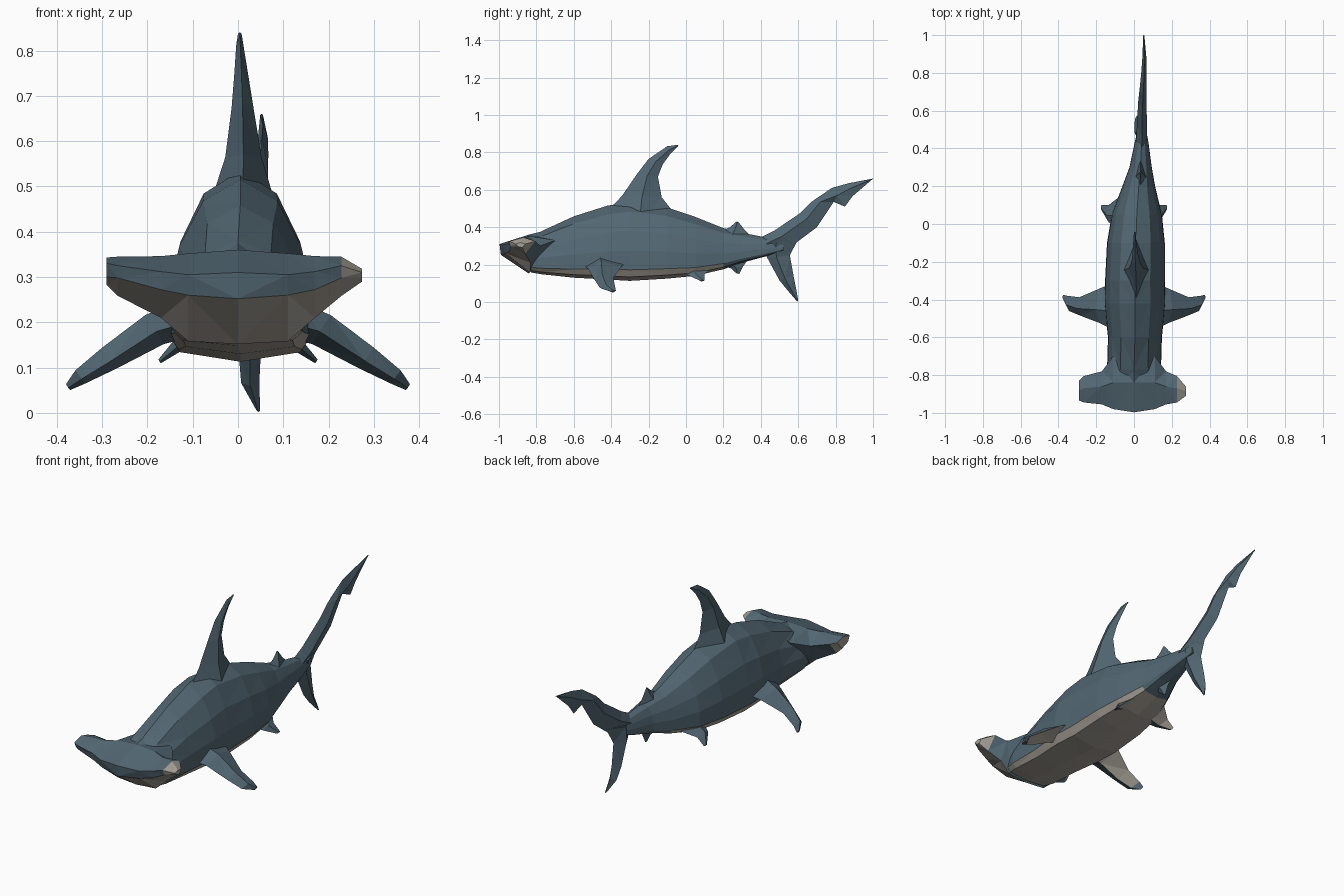
import bpy, bmesh
from mathutils import Vector as V


def material(name, rgb):
    m = bpy.data.materials.new(name)
    m.diffuse_color = (*rgb, 1)
    return m


MATS = [material("slate blue", (0.085, 0.135, 0.17)),
        material("pale belly", (0.39, 0.36, 0.315))]


def loft(name, rings, colour=lambda i, j: 0, caps=(0, 0)):
    """Skin a row of equal-sized rings; colour(i, j) picks the material per band."""
    bm = bmesh.new()
    vs = [[bm.verts.new(p) for p in r] for r in rings]
    n = len(vs[0])
    for i in range(len(vs) - 1):
        for j in range(n):
            k = (j + 1) % n
            f = bm.faces.new((vs[i][j], vs[i][k], vs[i + 1][k], vs[i + 1][j]))
            f.material_index = colour(i, j)
    for ring, c in ((vs[0], caps[0]), (vs[-1], caps[1])):
        bm.faces.new(ring).material_index = c
    bmesh.ops.triangulate(bm, faces=bm.faces[:])
    bmesh.ops.recalc_face_normals(bm, faces=bm.faces[:])
    me = bpy.data.meshes.new(name)
    bm.to_mesh(me)
    bm.free()
    for m in MATS:
        me.materials.append(m)
    ob = bpy.data.objects.new(name, me)
    bpy.context.collection.objects.link(ob)
    return ob


def blade(name, sections, normal, colour=lambda i, j: 0, mid=0.4):
    """Fin with diamond sections: (leading point, trailing point, half thickness)."""
    rings = []
    for lead, trail, t in sections:
        a, b = V(lead), V(trail)
        m, o = a.lerp(b, mid), V(normal).normalized() * t
        rings.append([a, m + o, b, m - o])
    return loft(name, rings, colour)


def upright(name, sections, mid=0.4):
    """Fin in the middle plane; sections are (y, z lead, y, z trail, thickness, x)."""
    return blade(name, [((x, a, b), (x, c, d), t) for a, b, c, d, t, x in sections],
                 (1, 0, 0), mid=mid)


# Body: rings along y given as (y, centre x, top, bottom, half width)
half = [(0, 1), (.52, .88), (.85, .63), (1, .38), (1.02, .14), (.86, .05), (0, 0)]
outline = half + [(-x, z) for x, z in half[5:0:-1]]
stations = [(-.83, 0, .35, .158, .125),
            (-.77, 0, .38, .148, .14), (-.6, .005, .458, .13, .14),
            (-.42, .005, .515, .12, .158), (-.3, .005, .535, .113, .155),
            (-.1, .01, .505, .125, .15), (.05, .015, .455, .14, .13),
            (.2, .025, .395, .175, .085), (.3, .035, .37, .21, .058),
            (.43, .04, .345, .245, .036), (.52, .042, .325, .275, .018)]
loft("body",
     [[(cx + u * w, y, b + v * (t - b)) for u, v in outline]
      for y, cx, t, b, w in stations],
     lambda i, j: int(j in (4, 5, 6, 7) and i < 7), caps=(1, 0))

# Hammer head with chin: sections across x (front upper, top, back, bottom, front lower)
centre = ((-.997, .31), (-.84, .36), (-.68, .40), (-.84, .152), (-.99, .252))
inner = ((-.98, .305), (-.84, .352), (-.70, .33), (-.835, .158), (-.965, .26))
middle = ((-.955, .312), (-.86, .346), (-.78, .30), (-.83, .21), (-.945, .272))
outer = ((-.945, .325), (-.87, .345), (-.805, .325), (-.86, .258), (-.935, .298))
left_tip = ((-.935, .33), (-.88, .343), (-.83, .33), (-.87, .283), (-.92, .30))
right_tip = ((-.91, .31), (-.885, .318), (-.86, .31), (-.875, .29), (-.9, .298))
head = [(-.29, left_tip), (-.265, outer), (-.17, middle), (-.11, inner), (0, centre),
        (.11, inner), (.17, middle), (.228, outer), (.274, right_tip)]
loft("hammer_head", [[(x, y, z) for y, z in s] for x, s in head],
     lambda i, j: int(j == 3 or i == 7 or (i == 0 and j == 2)), caps=(1, 1))

# Dorsal fins, anal fin and tail lobes
upright("dorsal_fin", [(-.48, .42, -.02, .42, .085, .01), (-.34, .57, -.13, .56, .04, .012),
                       (-.265, .68, -.15, .67, .024, .01), (-.20, .765, -.125, .735, .015, .007),
                       (-.10, .833, -.085, .79, .008, .004), (-.045, .84, -.04, .835, .004, .004)],
        mid=.5)
upright("second_dorsal_fin", [(.17, .37, .36, .34, .03, .035), (.235, .40, .31, .39, .014, .035),
                              (.27, .43, .28, .428, .004, .035)])
upright("anal_fin", [(.18, .2, .33, .225, .025, .03), (.24, .18, .305, .19, .014, .035),
                     (.27, .153, .285, .15, .004, .035)])
upright("tail_upper_lobe", [(.38, .335, .45, .25, .03, .04), (.47, .38, .58, .31, .027, .042),
                            (.61, .475, .70, .40, .022, .044), (.67, .535, .79, .535, .018, .048),
                            (.78, .61, .85, .51, .014, .053), (.87, .635, .89, .565, .011, .055),
                            (1.0, .66, .995, .655, .003, .052)])
upright("tail_lower_lobe", [(.40, .30, .60, .335, .03, .04), (.435, .235, .555, .25, .027, .03),
                            (.50, .115, .575, .14, .024, .026), (.545, .06, .588, .075, .02, .027),
                            (.595, .002, .60, .01, .004, .045)])

# Paired fins, pale underneath
for s, side in ((-1, "left"), (1, "right")):
    blade("pectoral_fin_" + side,
          [((s * .11, -.56, .20), (s * .11, -.31, .22), .045),
           ((s * .18, -.525, .18), (s * .19, -.345, .19), .038),
           ((s * .28, -.487, .115), (s * .29, -.388, .13), .028),
           ((s * .345, -.46, .075), (s * .355, -.38, .085), .018),
           ((s * .375, -.40, .055), (s * .375, -.375, .06), .008)],
          (s * .55, 0, .83), lambda i, j: int(j == 2 and i < 3), mid=.4)
    blade("pelvic_fin_" + side,
          [((s * .08 + .01, -.03, .175), (s * .08 + .01, .15, .185), .025),
           ((s * .135, .01, .145), (s * .135, .10, .15), .014),
           ((s * .173, .075, .113), (s * .173, .10, .115), .005)],
          (s * .55, 0, .83), lambda i, j: int(j == 2))
